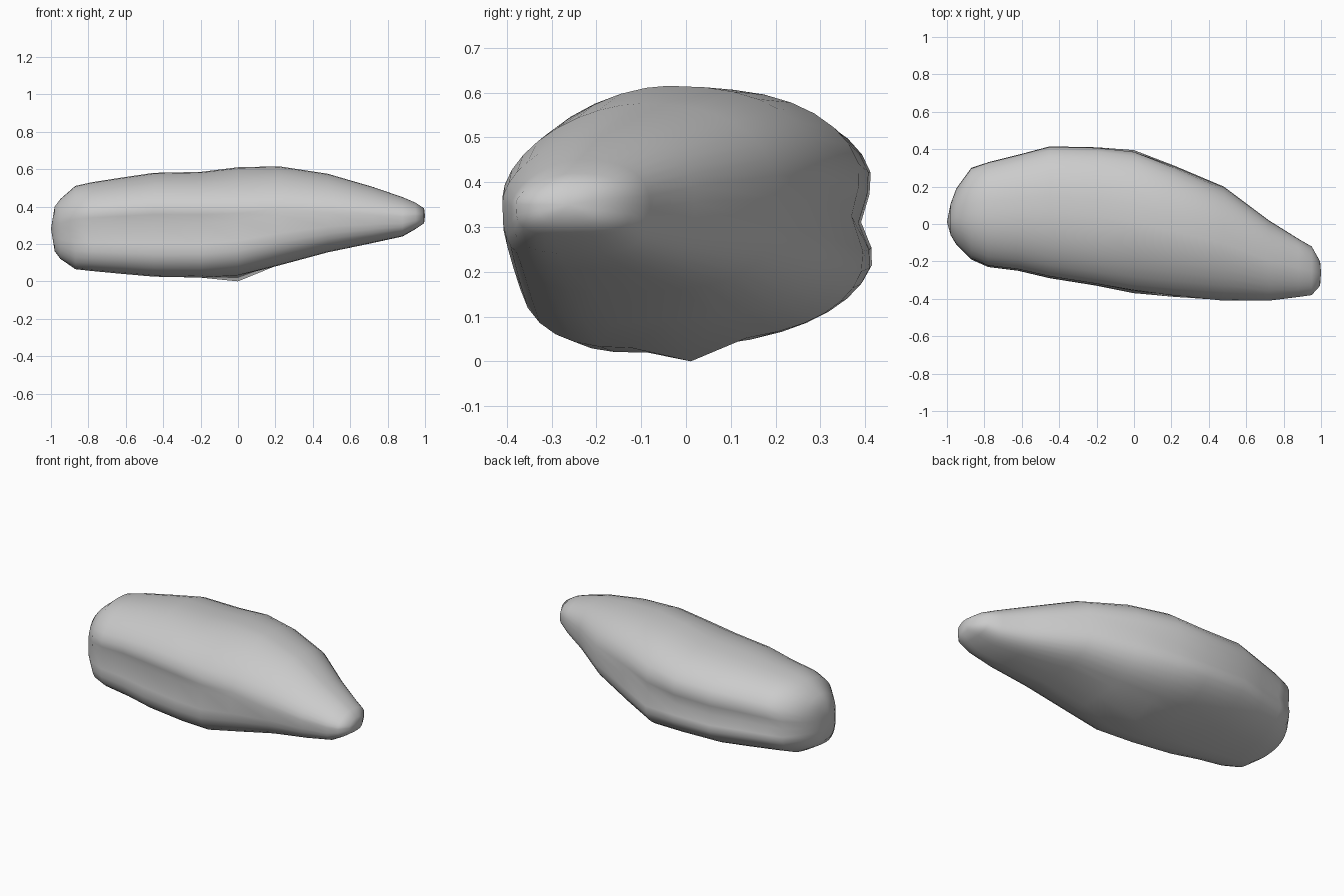
import bpy, bmesh
from math import sin, cos, pi, exp

if "Cube" in bpy.data.objects:
    bpy.data.objects.remove(bpy.data.objects["Cube"])

# Stations along the stone: x, y min, y max, z min, z max, groove depth, floor tilt
STATIONS = [
    (-0.98, -0.06, 0.11, 0.16, 0.40, 0.00, 0.00),
    (-0.95, -0.11, 0.19, 0.12, 0.44, 0.03, 0.10),
    (-0.87, -0.19, 0.30, 0.065, 0.51, 0.08, 0.20),
    (-0.78, -0.23, 0.33, 0.055, 0.53, 0.11, 0.20),
    (-0.62, -0.25, 0.37, 0.04, 0.555, 0.12, 0.20),
    (-0.45, -0.29, 0.415, 0.025, 0.58, 0.12, 0.20),
    (-0.20, -0.33, 0.41, 0.02, 0.585, 0.12, 0.17),
    (0.00, -0.37, 0.395, 0.03, 0.61, 0.10, 0.12),
    (0.22, -0.39, 0.31, 0.085, 0.615, 0.05, 0.08),
    (0.48, -0.41, 0.20, 0.155, 0.575, 0.00, 0.04),
    (0.72, -0.41, 0.02, 0.205, 0.505, 0.00, 0.00),
    (0.88, -0.39, -0.08, 0.24, 0.45, 0.00, 0.00),
    (0.95, -0.38, -0.12, 0.28, 0.42, 0.00, 0.00),
    (0.995, -0.33, -0.20, 0.31, 0.39, 0.00, 0.00),
]
SIDES = 36


def fit(values, low, high):
    a, b = min(values), max(values)
    return [low + (v - a) / (b - a) * (high - low) for v in values]


def squareness(c, s, x):
    """Corner fullness: upper front is slanted, lower edges are full."""
    if s > 0:
        return 2.4 if c > 0 else (1.75 if x > -0.1 else 2.0)
    if c > 0:
        return 3.0 if x > -0.1 else 2.6
    return 3.2


def section(x, y0, y1, z0, z1, groove, tilt):
    """Rounded outline, dented halfway up on both long sides."""
    ys, zs = [], []
    for i in range(SIDES):
        t = 2 * pi * i / SIDES
        c, s = cos(t), sin(t)
        p = 2 / squareness(c, s, x)
        y = abs(c) ** p * (1 if c > 0 else -1)
        z = abs(s) ** p * (1 if s > 0 else -1)
        middle = 0.0 if c > 0 else -0.06
        flat_y = y
        y *= 1 - groove * exp(-((z - middle) / 0.27) ** 2)
        ys.append(y)
        zs.append(z + tilt * flat_y * max(0, -z))
    return list(zip(fit(ys, y0, y1), fit(zs, z0, z1)))


# Loft the body through the stations and close both ends
bm = bmesh.new()
rings = [[bm.verts.new((st[0], y, z)) for y, z in section(*st)]
         for st in STATIONS]
# Shallow point the stone rests on, under its middle
min(rings[7], key=lambda v: v.co.z + 0.5 * abs(v.co.y)).co.z = 0
for a, b in zip(rings, rings[1:]):
    for i in range(SIDES):
        j = (i + 1) % SIDES
        bm.faces.new((a[i], a[j], b[j], b[i]))
for ring, tip in ((rings[0], (-1, 0.01, 0.28)), (rings[-1], (1, -0.26, 0.35))):
    v = bm.verts.new(tip)
    for i in range(SIDES):
        bm.faces.new((ring[i], ring[(i + 1) % SIDES], v))
bmesh.ops.recalc_face_normals(bm, faces=bm.faces)
for f in bm.faces:
    f.smooth = True

mesh = bpy.data.meshes.new("stone_body")
bm.to_mesh(mesh)
bm.free()
stone = bpy.data.objects.new("stone_body", mesh)
bpy.context.collection.objects.link(stone)
